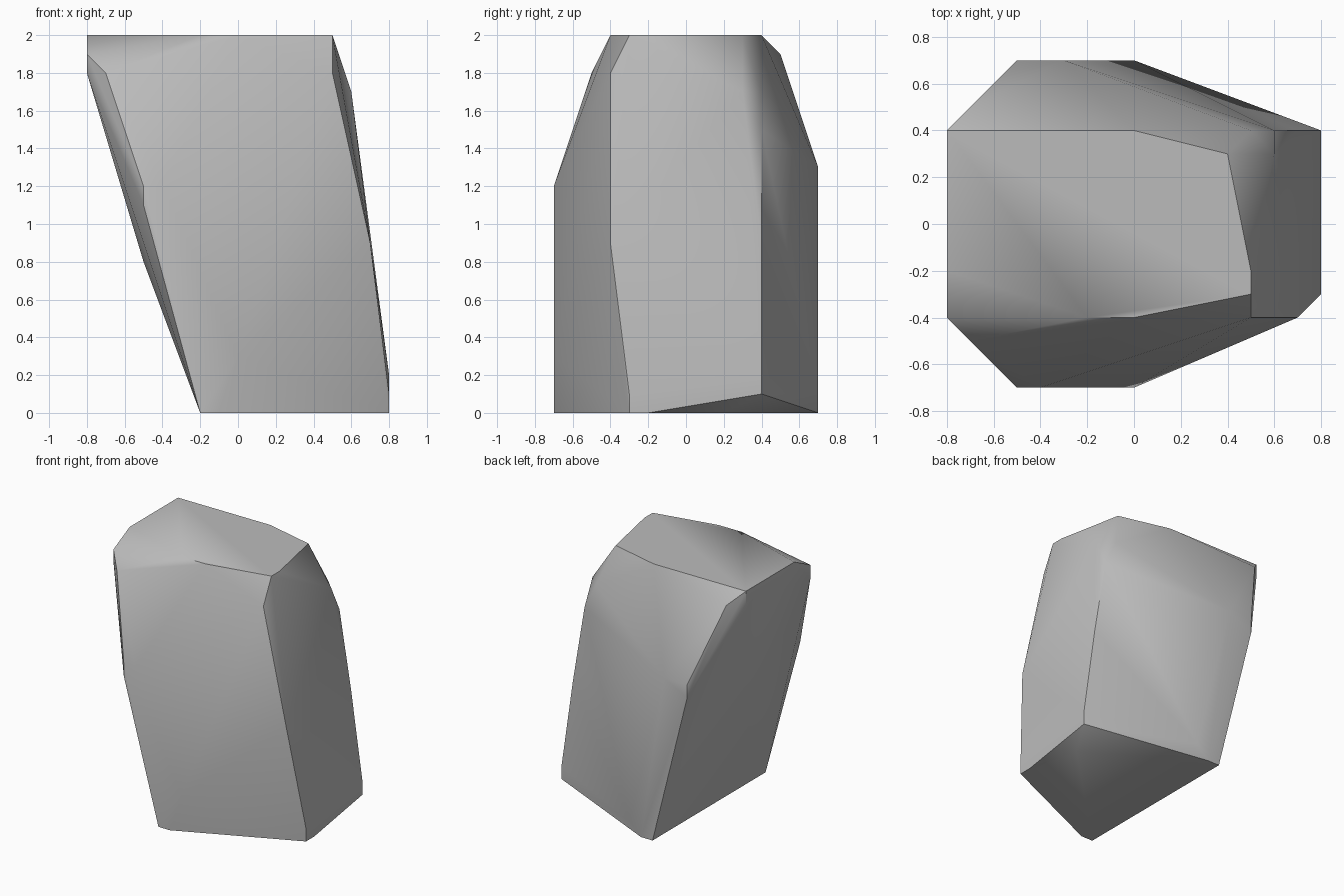
import bpy
import bmesh
import math

cube = bpy.data.objects.get("Cube")
if cube:
    bpy.data.objects.remove(cube, do_unlink=True)

# Stone grey
stone = bpy.data.materials.new("stone_grey")
stone.use_nodes = True
grey = (0.5, 0.5, 0.5, 1.0)
stone.diffuse_color = grey
stone.node_tree.nodes["Principled BSDF"].inputs["Base Color"].default_value = grey

# Corner points in tenths of a unit: each level is a height and its (x, y) corners
levels = [
    # flat foot and its chipped back corner
    (0, [(-2, -7), (-1, -7), (8, -3), (8, -2), (7, 2), (-1, 7), (-2, 7)]),
    (1, [(8, -3), (8, 4), (0, 7)]),
    (2, [(8, 4)]),
    # belly of the leaning body
    (3, [(0, -7)]),
    (8, [(-5, 0)]),
    (9, [(7, -4), (7, 4)]),
    (11, [(-5, -7)]),
    (12, [(-5, -7), (-4, -7), (-5, 7)]),
    (13, [(-5, 7), (-3, 7)]),
    # shoulders
    (15, [(6, 4)]),
    (17, [(6, 3), (5, 4)]),
    (18, [(-8, -4), (-7, -5), (5, -4)]),
    (19, [(-8, -4), (-8, 4), (-7, 5)]),
    # flat top
    (20, [(-8, 4), (0, 4), (4, 3), (5, -2), (5, -3), (0, -4), (-2, -4), (-8, -2)]),
]

# Rock body: the tight skin around the corners
bm = bmesh.new()
for height, corners in levels:
    for x, y in corners:
        bm.verts.new((x / 10, y / 10, height / 10))
hull = bmesh.ops.convex_hull(bm, input=bm.verts)
loose = {v for v in hull["geom_interior"] + hull["geom_unused"]
         if isinstance(v, bmesh.types.BMVert)}
bmesh.ops.delete(bm, geom=list(loose), context="VERTS")
bmesh.ops.dissolve_limit(bm, angle_limit=math.radians(1), verts=bm.verts, edges=bm.edges)
bmesh.ops.recalc_face_normals(bm, faces=bm.faces)

mesh = bpy.data.meshes.new("rock")
bm.to_mesh(mesh)
bm.free()
mesh.materials.append(stone)
rock = bpy.data.objects.new("rock", mesh)
bpy.context.collection.objects.link(rock)

# Soft facets with crisp main edges
bpy.context.view_layer.objects.active = rock
rock.select_set(True)
bpy.ops.object.shade_smooth_by_angle(angle=math.radians(35))
